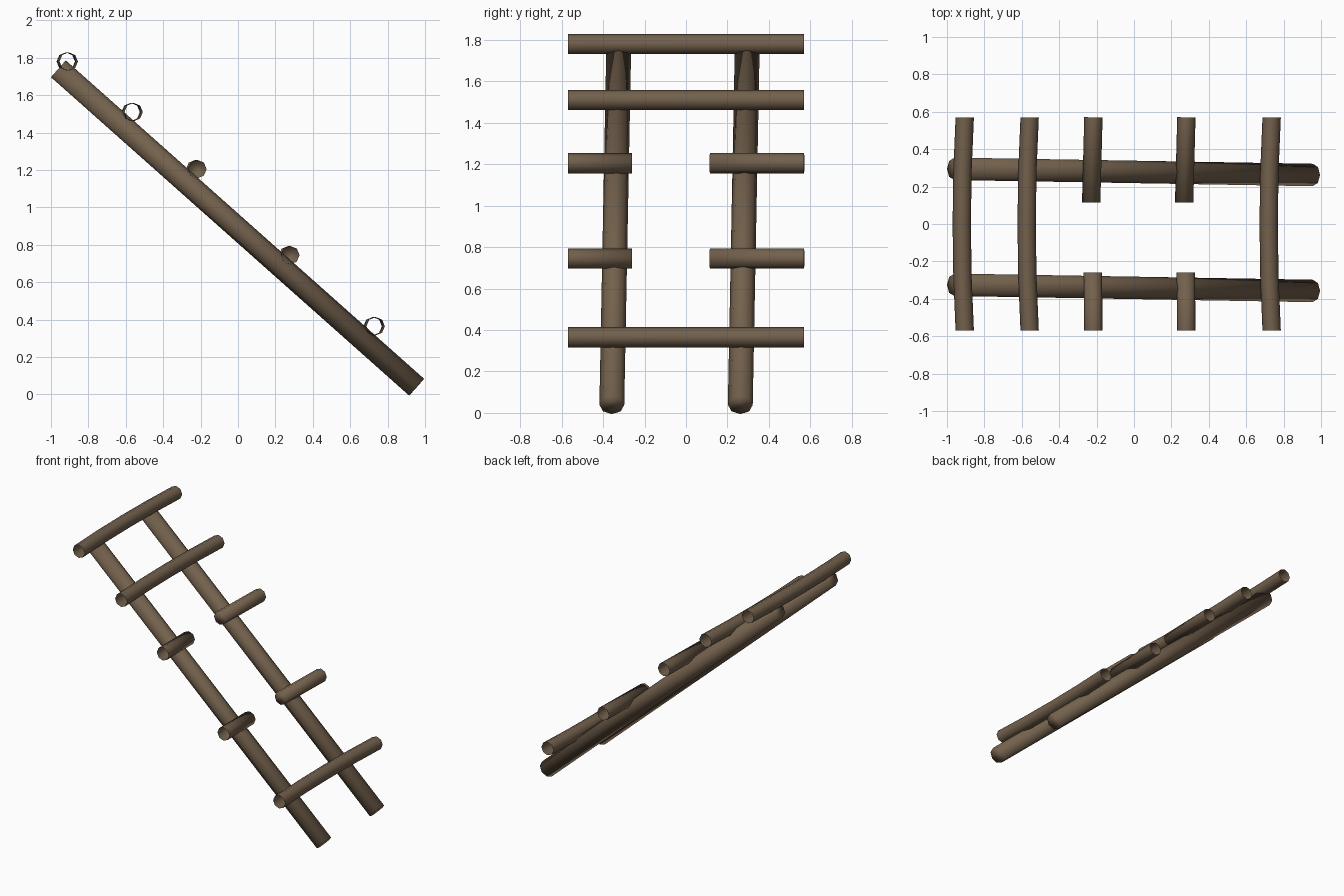
import bpy, bmesh, math
from mathutils import Vector

if "Cube" in bpy.data.objects:
    bpy.data.objects.remove(bpy.data.objects["Cube"])

wood = bpy.data.materials.new("weathered_brown_wood")
wood.diffuse_color = (0.17, 0.118, 0.073, 1)
wood.use_nodes = True
wood.node_tree.nodes["Principled BSDF"].inputs["Base Color"].default_value = wood.diffuse_color


def pole(name, points, radius, cap_start=False, cap_end=False, sides=8):
    """Eight-sided pole swept along a nearly straight row of points."""
    pts = [Vector(p) for p in points]
    axis = (pts[-1] - pts[0]).normalized()
    ref = Vector((0, 1, 0)) if abs(axis.y) < 0.7 else Vector((0, 0, 1))
    u = (ref - axis * ref.dot(axis)).normalized()
    v = axis.cross(u)
    bm = bmesh.new()
    rings = []
    for p in pts:
        ring = []
        for i in range(sides):
            a = 2 * math.pi * i / sides
            ring.append(bm.verts.new(p + radius * (math.cos(a) * u + math.sin(a) * v)))
        rings.append(ring)
    for a, b in zip(rings, rings[1:]):
        for i in range(sides):
            j = (i + 1) % sides
            bm.faces.new((a[i], a[j], b[j], b[i]))
    if cap_start:
        bm.faces.new(rings[0][::-1])
    if cap_end:
        bm.faces.new(rings[-1])
    for f in bm.faces:
        f.smooth = True
    mesh = bpy.data.meshes.new(name)
    bm.to_mesh(mesh)
    bm.free()
    mesh.materials.append(wood)
    obj = bpy.data.objects.new(name, mesh)
    bpy.context.collection.objects.link(obj)
    return obj


# Two leaning side rails with closed ends
for name, y in (("front_rail", -0.325), ("back_rail", 0.295)):
    pole(name, [(-0.96, y, 1.741), (0.955, y - 0.033, 0.039)], 0.06, True, True)

# Whole rungs: open tubes, bowed slightly toward -x in the middle
for name, x, z in (("top_rung", -0.905, 1.78), ("upper_rung", -0.558, 1.51),
                   ("bottom_rung", 0.736, 0.365)):
    ys = [-0.57, -0.28, 0, 0.28, 0.57]
    pole(name, [(x - 0.016 * (1 - (y / 0.57) ** 2), y, z) for y in ys], 0.049)

# Broken rungs: a stub on each rail, closed at the inner break
for name, x, z in (("middle_rung", -0.217, 1.205), ("lower_rung", 0.28, 0.745)):
    pole(name + "_front_stub", [(x, -0.57, z), (x - 0.003, -0.26, z)], 0.049, cap_end=True)
    pole(name + "_back_stub", [(x - 0.012, 0.115, z), (x, 0.57, z)], 0.049, cap_start=True)
